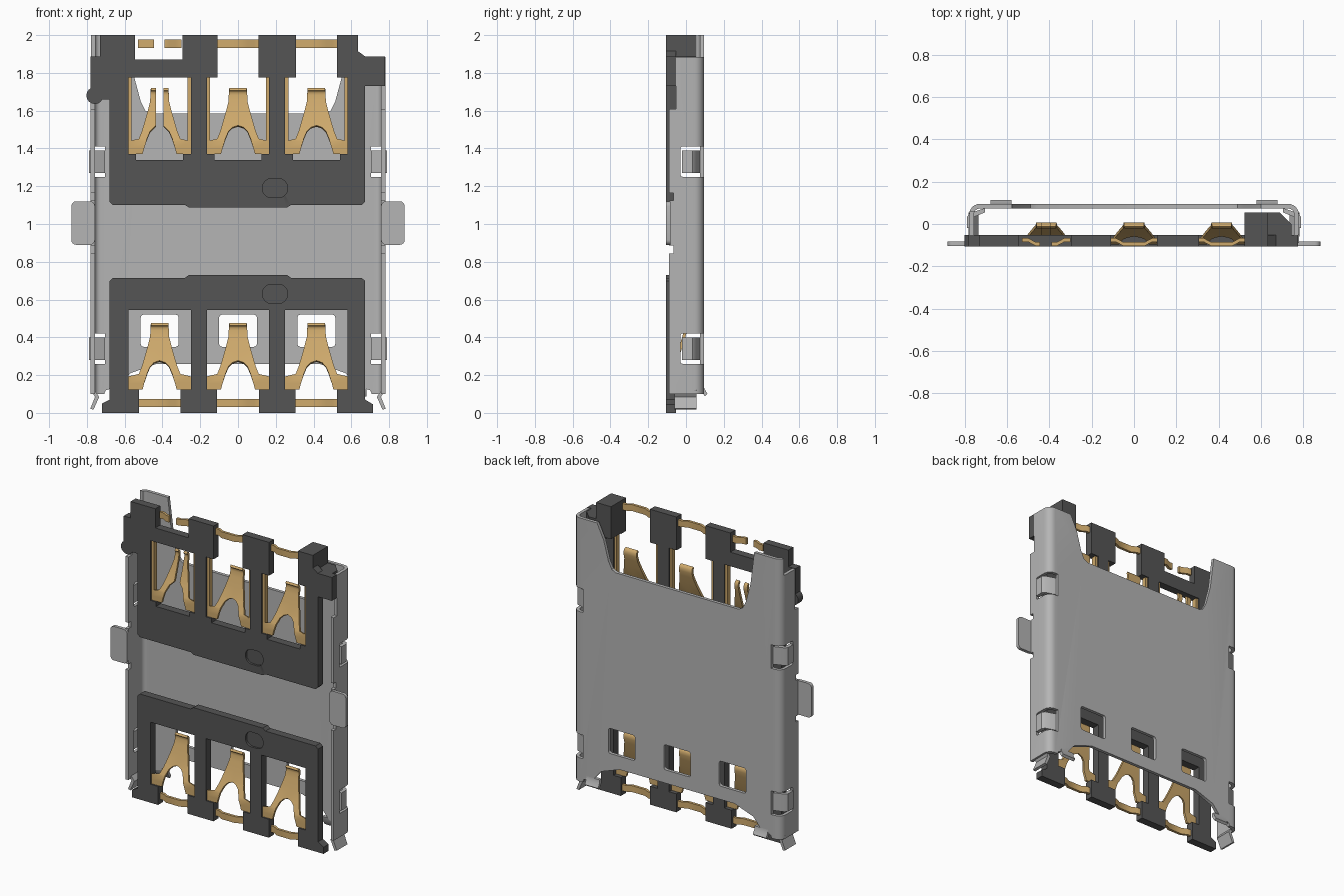
import bpy, bmesh, math
from mathutils import Vector

if "Cube" in bpy.data.objects:
    bpy.data.objects.remove(bpy.data.objects["Cube"], do_unlink=True)


def material(name, rgb):
    m = bpy.data.materials.new(name)
    m.use_nodes = True
    m.diffuse_color = (*rgb, 1)
    m.node_tree.nodes["Principled BSDF"].inputs["Base Color"].default_value = (*rgb, 1)
    return m


STEEL = material("steel grey", (0.46, 0.46, 0.46))
PLASTIC = material("dark plastic", (0.09, 0.09, 0.09))
GOLD = material("gold", (0.62, 0.40, 0.15))


def finish(name, bm, mat):
    bmesh.ops.recalc_face_normals(bm, faces=bm.faces)
    me = bpy.data.meshes.new(name)
    bm.to_mesh(me)
    bm.free()
    ob = bpy.data.objects.new(name, me)
    bpy.context.scene.collection.objects.link(ob)
    me.materials.append(mat)
    smooth(ob)
    return ob


def smooth(ob):
    for p in ob.data.polygons:
        p.use_smooth = True
    ob.data.set_sharp_from_angle(angle=math.radians(35))


def prism(name, pts, lo, hi, mat, axis="y"):
    """Extrude an outline in (x, z) along y, in (x, y) along z, or in (y, z) along x."""
    place = {"y": lambda a, b, d: (a, d, b),
             "z": lambda a, b, d: (a, b, d),
             "x": lambda a, b, d: (d, a, b)}[axis]
    bm = bmesh.new()
    face = bm.faces.new([bm.verts.new(place(a, b, lo)) for a, b in pts])
    ext = bmesh.ops.extrude_face_region(bm, geom=[face])
    verts = [v for v in ext["geom"] if isinstance(v, bmesh.types.BMVert)]
    bmesh.ops.translate(bm, verts=verts, vec=Vector(place(0, 0, hi - lo)))
    return finish(name, bm, mat)


def rect(x0, x1, z0, z1, r=0.0):
    if not r:
        return [(x0, z0), (x1, z0), (x1, z1), (x0, z1)]
    corners = [(x1 - r, z1 - r), (x0 + r, z1 - r), (x0 + r, z0 + r), (x1 - r, z0 + r)]
    return [(cx + r * math.cos(math.radians(90 * i + 22.5 * k)),
             cz + r * math.sin(math.radians(90 * i + 22.5 * k)))
            for i, (cx, cz) in enumerate(corners) for k in range(5)]


def box(name, x, y, z, mat):
    return prism(name, rect(*x, *z), *y, mat)


def boolean(ob, cutters, op="DIFFERENCE"):
    for c in cutters:
        mod = ob.modifiers.new("cut", "BOOLEAN")
        mod.operation, mod.solver, mod.object = op, "EXACT", c
        dg = bpy.context.evaluated_depsgraph_get()
        me = bpy.data.meshes.new_from_object(ob.evaluated_get(dg))
        ob.modifiers.clear()
        ob.data = me
        bpy.data.objects.remove(c, do_unlink=True)
    smooth(ob)


def cut(pts, lo=-1, hi=1, axis="y"):
    return prism("cutter", pts, lo, hi, STEEL, axis)


SIDES = (-1, 1)
CENTRES = (-0.415, 0, 0.415)

# Sheet metal shell: folded channel section
W, B, T, R = 0.78, 0.095, 0.022, 0.05


def fold(w, b, r):
    arc = [(w - r + r * math.cos(a), b - r + r * math.sin(a))
           for a in (math.radians(15 * i) for i in range(7))]
    half = [(w, -0.09)] + arc
    return half + [(-x, y) for x, y in reversed(half)]


shell = prism("shell", fold(W, B, R) + fold(W - T, B - T, R - T)[::-1], 0.1, 2.0, STEEL, "z")
top_cut = [(-0.46, 1.585), (0.46, 1.585), (0.49, 1.6), (0.515, 1.65), (0.55, 1.78),
           (0.6, 1.885), (0.9, 1.885), (0.9, 2.1), (-0.59, 2.1), (-0.55, 1.78),
           (-0.515, 1.65), (-0.49, 1.6)]
edge = [(0.43, 0.26), (0.5, 0.235), (0.57, 0.21), (0.63, 0.14), (0.7, 0.12), (0.73, 0.05)]
bottom_cut = edge + [(-x, z) for x, z in reversed(edge)]
cutters = [cut(top_cut), cut(bottom_cut),
           cut(rect(-0.9, -0.6, 1.885, 2.1), -1, 0.06),
           cut(rect(-0.9, 0.9, 1.61, 2.1), -1, -0.053)]
cutters += [cut(rect(c - 0.1, c + 0.1, 0.35, 0.52, 0.015)) for c in CENTRES]
for s in SIDES:
    x0, x1 = sorted((s * 0.705, s * 0.85))
    for z in (0.26, 1.25):
        cutters.append(cut(rect(-0.03, 0.2, z, z + 0.16, 0.012), x0, x1, "x"))
    for z in (0.845, 1.125):
        cutters.append(cut(rect(-0.2, -0.065, z, z + 0.04), x0, x1, "x"))
boolean(shell, cutters)

# Side wings, spring clips and flared lead-in tabs
for s, side in ((1, "left"), (-1, "right")):
    x0, x1 = sorted((s * 0.758, s * 0.882))
    prism(f"{side}_wing", rect(x0, x1, 0.89, 1.12, 0.025), -0.105, -0.083, STEEL)
    for level, z in (("lower", 0.28), ("upper", 1.27)):
        clip = [(0.79, -0.02), (0.79, 0.035), (0.775, 0.052), (0.705, 0.075),
                (0.705, 0.055), (0.765, 0.03), (0.765, -0.02)]
        prism(f"{side}_{level}_clip", [(s * x, y) for x, y in clip], z, z + 0.12, STEEL, "z")
    flare = [(0.76, 0.12), (0.735, 0.085), (0.765, 0.017), (0.782, 0.022),
             (0.757, 0.085), (0.78, 0.12)]
    prism(f"{side}_flare", [(s * x, z) for x, z in flare], -0.06, 0.055, STEEL)
    curl = [(0.073, 0.15), (0.095, 0.15), (0.097, 0.128), (0.114, 0.1), (0.1, 0.088), (0.078, 0.12)]
    x0, x1 = sorted((s * 0.58, s * 0.68))
    prism(f"{side}_curl", curl, x0, x1, STEEL, "x")

# Upper insulator frame
FRONT, BACK = -0.106, -0.053
upper = [(-0.28, 1.1), (-0.26, 1.088), (0.26, 1.088), (0.28, 1.1), (0.655, 1.1),
         (0.673, 1.118), (0.673, 1.73), (0.777, 1.73), (0.777, 1.888), (0.672, 1.888),
         (0.635, 1.915), (0.635, 2), (-0.73, 2), (-0.73, 1.888), (-0.782, 1.888),
         (-0.782, 1.66), (-0.68, 1.66), (-0.68, 1.118), (-0.662, 1.1)]
upper_frame = prism("upper_frame", upper, FRONT, BACK, PLASTIC)
cutters = [cut(rect(-0.545, -0.295, 1.87, 2.1)), cut(rect(0.13, 0.262, 1.14, 1.24, 0.045), -1, -0.092)]
for c in CENTRES:
    cutters.append(cut(rect(c - 0.165, c + 0.165, 1.37, 1.775)))
    cutters.append(cut(rect(c - 0.125, c + 0.125, 1.34, 1.4)))
    if c >= 0:
        cutters.append(cut(rect(c - 0.108, c + 0.108, 1.7, 2.1)))
boolean(upper_frame, cutters)

# Locating knob and corner stop
prism("locating_knob", rect(-0.803, -0.713, 1.635, 1.725, 0.045), FRONT, BACK, PLASTIC)
prism("corner_stop", rect(0.523, 0.635, -0.06, 0.055), 1.78, 2.0, PLASTIC, "z")
prism("corner_stop_shoulder", [(0.6, -0.06), (0.745, -0.06), (0.745, 0.0), (0.69, 0.055), (0.6, 0.055)],
      1.74, 1.888, PLASTIC, "z")

# Lower insulator frame
lower = [(-0.72, 0), (0.715, 0), (0.715, 0.045), (0.673, 0.07), (0.673, 0.698),
         (0.655, 0.715), (0.28, 0.715), (0.26, 0.73), (-0.26, 0.73), (-0.28, 0.715),
         (-0.662, 0.715), (-0.68, 0.698), (-0.68, 0.07), (-0.72, 0.05)]
lower_frame = prism("lower_frame", lower, FRONT, BACK, PLASTIC)
cutters = [cut(rect(0.13, 0.262, 0.58, 0.68, 0.045), -1, -0.092)]
for c in CENTRES:
    cutters.append(cut(rect(c - 0.165, c + 0.165, 0.125, 0.545)))
    cutters.append(cut(rect(c - 0.11, c + 0.11, -0.1, 0.2)))
boolean(lower_frame, cutters)

# Contact spring half: height, inner x, outer x, depth
LEG = [(0, 0.09, 0.165, -0.08), (0.03, 0.082, 0.165, -0.08), (0.065, 0.07, 0.165, -0.08),
       (0.075, 0.067, 0.11, -0.076), (0.115, 0.05, 0.094, -0.058), (0.135, 0.03, 0.088, -0.05),
       (0.145, 0, 0.085, -0.045), (0.22, 0, 0.064, -0.02), (0.275, 0, 0.05, -0.004),
       (0.31, 0, 0.049, 0.006), (0.33, 0, 0.048, 0.006), (0.343, 0, 0.047, -0.001),
       (0.35, 0, 0.046, -0.012)]


def contact(name, cx, z0, gap):
    bm = bmesh.new()
    for s in SIDES:
        rows = [[bm.verts.new((cx + s * max(x, gap), y, z0 + h)) for x in (a, b)]
                for h, a, b, y in LEG]
        for p, q in zip(rows, rows[1:]):
            ring = [p[0], p[1], q[1], q[0]]
            bm.faces.new(ring if s > 0 else ring[::-1])
    bmesh.ops.remove_doubles(bm, verts=bm.verts, dist=0.0005)
    bmesh.ops.recalc_face_normals(bm, faces=bm.faces)
    bmesh.ops.solidify(bm, geom=bm.faces[:], thickness=0.016)
    return finish(name, bm, GOLD)


# Contacts, their side rails and the bowed solder tails
BOW = [(-0.115, -0.085), (-0.085, -0.085), (-0.05, -0.104), (0.05, -0.104), (0.085, -0.085), (0.115, -0.085)]
for place, c in zip(("right", "middle", "left"), CENTRES):
    for level, z0, tail in (("lower", 0.125, 0.03), ("upper", 1.37, 1.933)):
        split = level == "upper" and c < 0
        contact(f"{level}_{place}_contact", c, z0, 0.02 if split else 0)
        ribbon = [(c + x, y) for x, y in BOW] + [(c + x, y + 0.018) for x, y in reversed(BOW)]
        strip = prism(f"{level}_{place}_tail", ribbon, tail, tail + 0.043, GOLD, "z")
        if split:
            boolean(strip, [cut(rect(c - 0.03, c + 0.025, 1.8, 2.1))])
        if level == "upper":
            for s in SIDES:
                x = sorted((c + s * 0.148, c + s * 0.166))
                box(f"{place}_rail", x, (-0.095, -0.062), (1.37, 1.776), GOLD)
